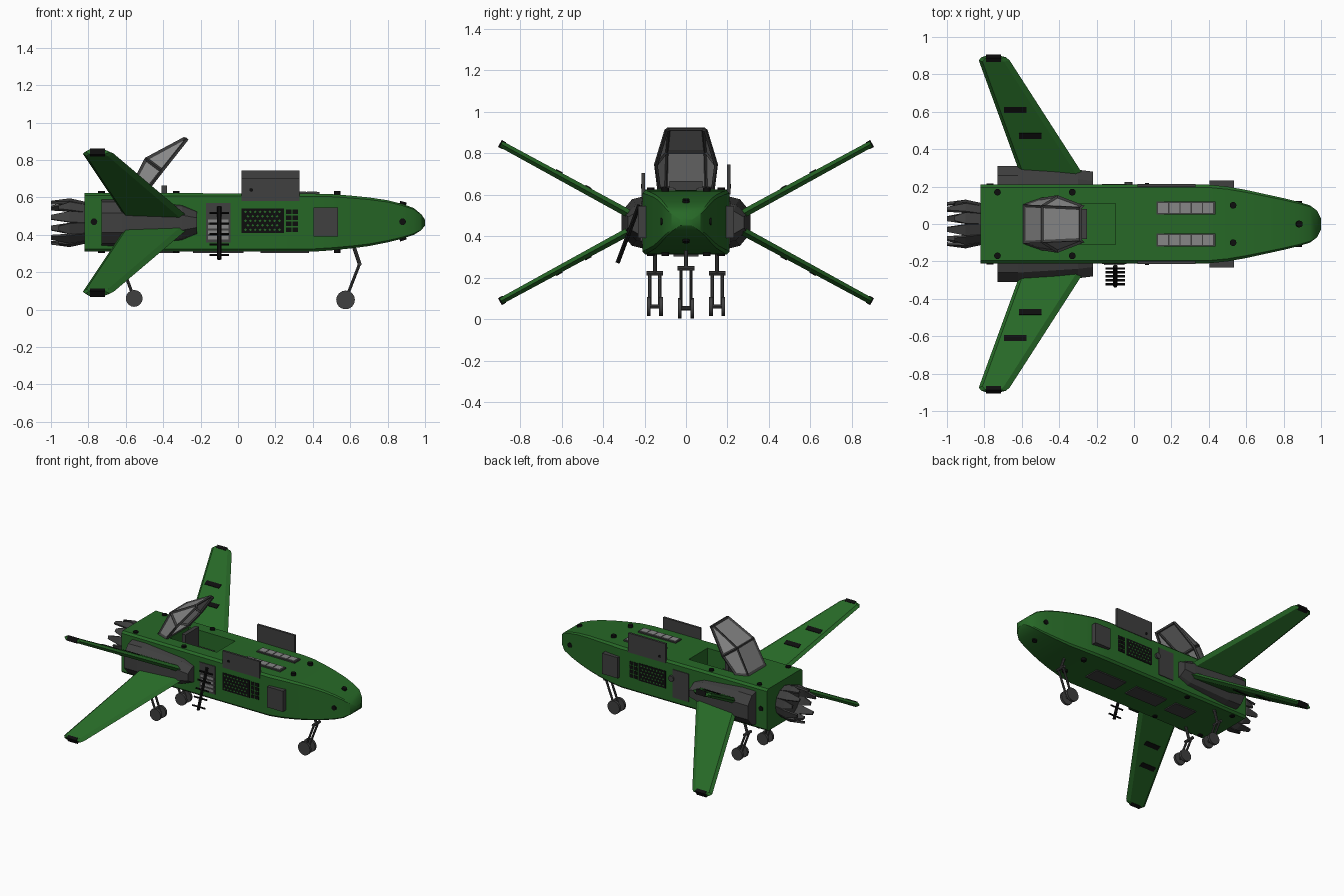
import bpy, bmesh, math
from mathutils import Vector

if "Cube" in bpy.data.objects:
    bpy.data.objects.remove(bpy.data.objects["Cube"])


def material(name, r, g, b):
    m = bpy.data.materials.new(name)
    m.use_nodes = True
    m.diffuse_color = (r, g, b, 1)
    m.node_tree.nodes["Principled BSDF"].inputs["Base Color"].default_value = (r, g, b, 1)
    return m


GREEN = material("green paint", 0.02, 0.14, 0.02)
GREY = material("dark grey metal", 0.05, 0.05, 0.05)
GLASS = material("grey glass", 0.24, 0.24, 0.24)
BLACK = material("black", 0.004, 0.004, 0.004)
MID = 0.465   # height of the fuselage axis


def finish(name, bm, mat):
    bmesh.ops.recalc_face_normals(bm, faces=bm.faces)
    mesh = bpy.data.meshes.new(name)
    bm.to_mesh(mesh)
    bm.free()
    mesh.materials.append(mat)
    obj = bpy.data.objects.new(name, mesh)
    bpy.context.collection.objects.link(obj)
    return obj


def activate(obj):
    bpy.ops.object.select_all(action='DESELECT')
    obj.select_set(True)
    bpy.context.view_layer.objects.active = obj


def smooth(obj, angle=30):
    activate(obj)
    bpy.ops.object.shade_smooth_by_angle(angle=math.radians(angle))


def loft(name, rings, mat, closed=True):
    """Skin a list of equal-length point rings."""
    bm = bmesh.new()
    vs = [[bm.verts.new(p) for p in ring] for ring in rings]
    n = len(rings[0])
    for a, b in zip(vs, vs[1:]):
        for i in range(n if closed else n - 1):
            j = (i + 1) % n
            bm.faces.new((a[i], a[j], b[j], b[i]))
    bm.faces.new(vs[0])
    if closed:
        bm.faces.new(vs[-1])
    return finish(name, bm, mat)


def box(name, xs, ys, zs, mat):
    return loft(name, [[(x, ys[0], zs[0]), (x, ys[1], zs[0]),
                        (x, ys[1], zs[1]), (x, ys[0], zs[1])] for x in xs], mat)


def rod(name, p, q, r, mat, sides=12):
    p, q = Vector(p), Vector(q)
    turn = (q - p).to_track_quat('Z', 'Y')
    circle = [turn @ Vector((r * math.cos(a), r * math.sin(a), 0))
              for a in (2 * math.pi * i / sides for i in range(sides))]
    obj = loft(name, [[p + c for c in circle], [q + c for c in circle]], mat)
    smooth(obj, 40)
    return obj


# Fuselage: chamfered rectangles (x, half width, bottom, top)
SECTIONS = [(-0.82, .21, .31, .625), (0.4, .21, .31, .62), (0.5, .2, .317, .618),
            (0.6, .182, .327, .61), (0.7, .16, .34, .6), (0.8, .138, .36, .585),
            (0.88, .118, .38, .565), (0.94, .1, .4, .543), (0.98, .07, .425, .51),
            (1.0, .03, .45, .48)]


def section(x, w, b, t):
    c = 0.07 * w
    return [(x, -w, b + c), (x, -w + c, b), (x, w - c, b), (x, w, b + c),
            (x, w, t - c), (x, w - c, t), (x, -w + c, t), (x, -w, t - c)]


fuselage = loft("fuselage", [section(*s) for s in SECTIONS], GREEN)
cutter = box("cockpit_cutter", (-0.49, -0.1), (-0.11, 0.11), (0.47, 0.8), GREEN)
cutter.hide_render = True
cut = fuselage.modifiers.new("cockpit", 'BOOLEAN')
cut.operation, cut.solver, cut.object = 'DIFFERENCE', 'EXACT', cutter
activate(fuselage)
bpy.ops.object.modifier_apply(modifier="cockpit")
bpy.data.objects.remove(cutter)
smooth(fuselage, 25)

# Seat
box("seat_back", (-0.41, -0.38), (-0.08, 0.08), (0.47, 0.665), GREY)
box("seat_cushion", (-0.38, -0.25), (-0.08, 0.08), (0.47, 0.52), GREY)

# Canopy, tipped open about its rear hinge; rows are base (along, up, half width), top
def tipped(u, v, y):
    return (-0.5 + 0.62 * u - 0.785 * v, y, 0.625 + 0.785 * u + 0.62 * v)


canopy = [[tipped(*base, -bw), tipped(*top, -tw), tipped(*top, tw), tipped(*base, bw)]
          for base, bw, top, tw in (((0, 0), .13, (-.05, .07), .1),
                                    ((.15, 0), .145, (.147, .105), .095),
                                    ((.36, 0), .095, (.36, .012), .085))]
loft("canopy_glass", canopy, GLASS, closed=False)
frame = loft("canopy_frame", canopy, GREY, closed=False)
wire = frame.modifiers.new("frame", 'WIREFRAME')
wire.thickness = 0.02
wire.use_boundary = True

# Wing roots, wings and their black markings
for sy, side in ((1, "left"), (-1, "right")):
    rings = []
    for x, out, h in ((-0.73, .31, .13), (-0.62, .31, .132), (-0.3, .29, .1), (-0.22, .28, .065)):
        rings.append([(x, sy * y, MID + z) for y, z in
                      ((.18, h), (out - .05, h * .85), (out, h * .4),
                       (out, -h * .4), (out - .05, -h * .85), (.18, -h))])
    loft(side + "_wing_root", rings, GREY)
    for sz, level in ((1, "upper"), (-1, "lower")):
        name = f"{level}_{side}_wing"

        def at(x, y, h):
            return (x, sy * (y - 0.476 * h), MID + sz * (0.045 + 0.545 * (y - 0.28) + 0.88 * h))

        def foil(y, back, front, t):
            return [at(front, y, 0), at(front - .03, y, t), at(back + .02, y, t),
                    at(back, y, 0), at(back + .02, y, -t), at(front - .03, y, -t)]

        loft(name, [foil(.23, -.595, -.25, .02), foil(.875, -.83, -.665, .016),
                    foil(.892, -.815, -.685, .014)], GREEN)

        def plate(label, x0, x1, y0, y1, h0, h1):
            loft(name + label, [[at(x, y0, h0), at(x, y1, h0), at(x, y1, h1), at(x, y0, h1)]
                                for x in (x0, x1)], BLACK)

        plate("_inner_mark", -.615, -.495, .465, .495, .012, .023)
        plate("_outer_mark", -.695, -.575, .605, .635, .012, .022)
        plate("_tip_cap", -.79, -.71, .875, .897, -.019, .019)

# Engine: core with a ring of pointed petals
rod("engine_core", (-0.8, 0, MID), (-0.87, 0, MID), 0.1, GREY, 16)
PETALS = 12
for i in range(PETALS):
    a = 2 * math.pi * (i + 0.5) / PETALS
    radial = Vector((0, math.cos(a), math.sin(a)))
    along = Vector((0, -math.sin(a), math.cos(a)))
    tip = -1.0 if i % 2 else -0.96
    rings = []
    for x, r, w in ((-0.8, .105, .028), (-0.9, .127, .03), (tip, .118, .012)):
        c = Vector((x, 0, MID))
        rings.append([c + radial * (r + dr) + along * w * s
                      for dr, s in ((0, -1), (0, 1), (-.014, 1), (-.014, -1))])
    loft(f"engine_petal_{i}", rings, GREY)

# Side equipment
for sy, side in ((1, "left"), (-1, "right")):
    def side_box(name, x0, x1, d0, d1, z0, z1, mat):
        return box(f"{side}_{name}", (x0, x1), sorted((sy * d0, sy * d1)), (z0, z1), mat)

    # Grille: black panel with rows of green diamonds, then a column of slots
    side_box("grille", 0.02, 0.245, .2, .213, .41, .54, BLACK)
    for row in range(5):
        for col in range(8 - row % 2):
            x, z = 0.04 + 0.026 * (col + 0.5 * (row % 2)), 0.427 + 0.024 * row
            d = ((-.008, 0), (0, -.007), (.008, 0), (0, .007))
            loft(f"{side}_grille_diamond", [[(x + u, sy * y, z + v) for u, v in d]
                                            for y in (.212, .215)], GREEN)
    for row in range(4):
        for x in (0.257, 0.291):
            z = 0.415 + 0.032 * row
            side_box("slot", x, x + 0.029, .2, .213, z, z + 0.025, BLACK)
    # Raised hatch over the grille
    low, high = (.6, .745) if sy > 0 else (.58, .705)
    side_box("raised_hatch", 0.02, 0.33, .198, .214, low, high, GREY)
    rod(side + "_hatch_knob", (0.07, sy * .21, .64), (0.07, sy * .218, .64), .01, BLACK)
    # Forward box and boarding door
    side_box("forward_box", 0.405, 0.535, .17, .232, .39, .545, GREY)
    side_box("boarding_door", -0.17, -0.04, .2, .215, .36, .57, GREY)
    for x in (-0.77, 0.88):
        d = .21 if x < 0 else .118
        rod(side + "_side_light", (x, sy * (d - .02), .47), (x, sy * (d + .006), .47), .018, BLACK)
    # Roof vent with dividers
    side_box("vent_frame", 0.12, 0.435, .05, .12, .6, .629, GREY)
    for i in range(5):
        x = 0.129 + 0.06 * i
        side_box("vent_pane", x, x + 0.054, .058, .112, .62, .633, GLASS)
    # Lights on roof and belly
    for x, y in ((-0.73, .17), (-0.33, .17), (0.53, .1)):
        for z0, z1 in ((.6, .634), (.34, .303)):
            rod(side + "_light", (x, sy * y, z0), (x, sy * y, z1), .018, BLACK)

rod("nose_top_light", (0.875, 0, .54), (0.885, 0, .577), .018, BLACK)
rod("nose_belly_light", (0.875, 0, .4), (0.885, 0, .37), .018, BLACK)
rod("left_fuel_cap", (-0.03, .2, .5), (-0.03, .224, .5), .022, GREY)

# Boarding ladder with centre pole, on the right side
for i in range(4):
    z = 0.375 + 0.03 * i
    box("door_step", (-0.16, -0.05), (-0.219, -0.21), (z, z + 0.018), GLASS)
top, foot = Vector((-0.1, -0.225, 0.55)), Vector((-0.1, -0.33, 0.27))
rod("ladder_pole", top, foot, 0.012, BLACK, 6)
for i in range(5):
    p = top.lerp(foot, 0.12 + 0.2 * i)
    rod("ladder_rung", p - Vector((.053, 0, 0)), p + Vector((.053, 0, 0)), 0.006, BLACK, 6)

# Belly hatches
for x0, x1 in ((0.12, 0.38), (-0.24, 0.03), (-0.5, -0.32)):
    box("belly_hatch", (x0, x1), (-0.06, 0.06), (0.302, 0.32), GREY)


# Landing gear: leg, crossbar, two fork arms and twin wheels
def gear(name, y, mount, knee, axle, r):
    def p(point, dy=0):
        return (point[0], y + dy, point[1])
    rod(name + "_leg", p(mount), p(knee), .01, GREY, 8)
    rod(name + "_crossbar", p(knee, -.04), p(knee, .04), .011, GREY, 8)
    rod(name + "_axle", p(axle, -.035), p(axle, .035), .01, GREY, 8)
    for s in (-1, 1):
        rod(name + "_fork", p(knee, s * .024), p(axle, s * .024), .008, GREY, 8)
        rod(name + "_wheel", p(axle, s * .021), p(axle, s * .039), r, GREY, 16)


gear("nose_gear", 0, (0.615, .35), (0.65, .245), (0.575, .052), .05)
gear("left_gear", .15, (-0.58, .33), (-0.615, .22), (-0.555, .06), .045)
gear("right_gear", -.15, (-0.58, .33), (-0.615, .22), (-0.555, .06), .045)
